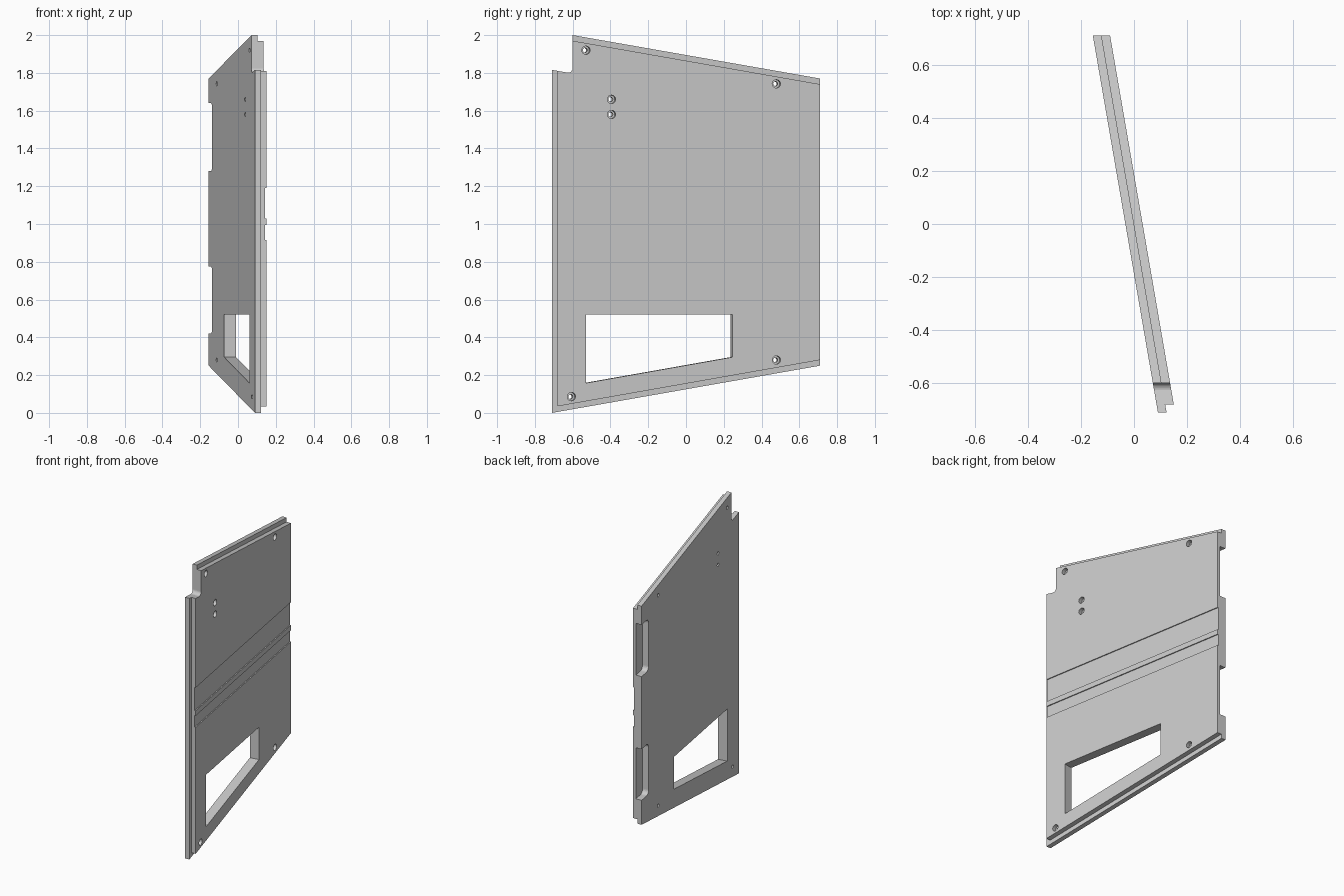
import bpy, bmesh, math

if "Cube" in bpy.data.objects:
    bpy.data.objects.remove(bpy.data.objects["Cube"])

K = 0.1727      # lean of the panel in plan: x shifts by -K per unit y
H = 0.0325      # half thickness along x

grey = bpy.data.materials.new("light_grey")
grey.diffuse_color = (0.6, 0.6, 0.6, 1)
grey.use_nodes = True
grey.node_tree.nodes["Principled BSDF"].inputs["Base Color"].default_value = grey.diffuse_color


def prism(name, pts, t0, t1, skew=0.0):
    """Extrude a (y, z) outline through the panel; skew=K runs square to its face."""
    bm = bmesh.new()
    rings = [[bm.verts.new((t - K * y, y + skew * t, z)) for y, z in pts] for t in (t0, t1)]
    n = len(pts)
    bm.faces.new(rings[0])
    bm.faces.new(rings[1][::-1])
    for i in range(n):
        j = (i + 1) % n
        bm.faces.new((rings[0][i], rings[1][i], rings[1][j], rings[0][j]))
    bmesh.ops.recalc_face_normals(bm, faces=bm.faces)
    me = bpy.data.meshes.new(name)
    bm.to_mesh(me)
    bm.free()
    me.materials.append(grey)
    ob = bpy.data.objects.new(name, me)
    bpy.context.collection.objects.link(ob)
    return ob


def arc(cy, cz, r, a0, a1, n):
    return [(cy + r * math.cos(math.radians(a0 + (a1 - a0) * i / n)),
             cz + r * math.sin(math.radians(a0 + (a1 - a0) * i / n))) for i in range(n + 1)]


def circle(cy, cz, r, n=24):
    return arc(cy, cz, r, 0, 360, n)[:-1]


def top(y):
    return 1.97 - 0.1756 * (y + 0.6)


def bottom(y):
    return 0.035 + 0.1763 * (y + 0.68)


# Full panel outline with the rounded notch at the upper front corner
outline = [(-0.71, 0), (0.71, 0.25), (0.71, 1.77), (-0.6, 2.0)]
outline += arc(-0.625, 1.826, 0.025, 0, -90, 8) + [(-0.71, 1.816)]
panel = prism("side_panel", outline, -H, H)

cutters = []

# Rebate round the top, front and bottom of the outer face
cutters.append(prism("rebate_cutter", [
    (1, top(1)), (-0.68, top(-0.68)), (-0.68, bottom(-0.68)), (1, bottom(1)),
    (1, -1), (-2, -1), (-2, 3), (1, 3)], 0, 0.3))

# Two shallow horizontal grooves in the outer face
for z0, z1 in ((1.03, 1.19), (0.915, 0.995)):
    cutters.append(prism("groove_cutter", [(-1, z0), (1, z0), (1, z1), (-1, z1)], H - 0.007, 0.2))

# Window opening
cutters.append(prism("window_cutter", [(-0.535, 0.158), (0.24, 0.295), (0.24, 0.52), (-0.535, 0.52)],
                     -0.1, 0.1, K))

# Rounded hinge pockets on the inner face at the rear edge
for z0, z1 in ((1.28, 1.64), (0.42, 0.775)):
    r, y0 = 0.03, 0.613
    pts = [(0.9, z0)] + arc(y0 + r, z0 + r, r, 270, 180, 6)
    pts += arc(y0 + r, z1 - r, r, 180, 90, 6) + [(0.9, z1)]
    cutters.append(prism("pocket_cutter", pts, -0.1, 0.01, K))

# Counterbored screw holes
for y, z in ((-0.535, 1.92), (0.473, 1.742), (0.473, 0.28), (-0.612, 0.086),
             (-0.4, 1.66), (-0.4, 1.58)):
    cutters.append(prism("hole_cutter", circle(y, z, 0.012), -0.1, 0.1, K))
    cutters.append(prism("counterbore_cutter", circle(y, z, 0.022), 0.004, 0.1, K))

for c in cutters:
    c.hide_render = True
    m = panel.modifiers.new(c.name, 'BOOLEAN')
    m.operation = 'DIFFERENCE'
    m.solver = 'EXACT'
    m.object = c

# Bake the cuts and discard the cutters
bpy.context.view_layer.update()
dg = bpy.context.evaluated_depsgraph_get()
baked = bpy.data.meshes.new_from_object(panel.evaluated_get(dg))
panel.modifiers.clear()
panel.data = baked
baked.materials.clear()
baked.materials.append(grey)
for c in cutters:
    bpy.data.objects.remove(c)
for p in baked.polygons:
    p.material_index = 0
    p.use_smooth = False
